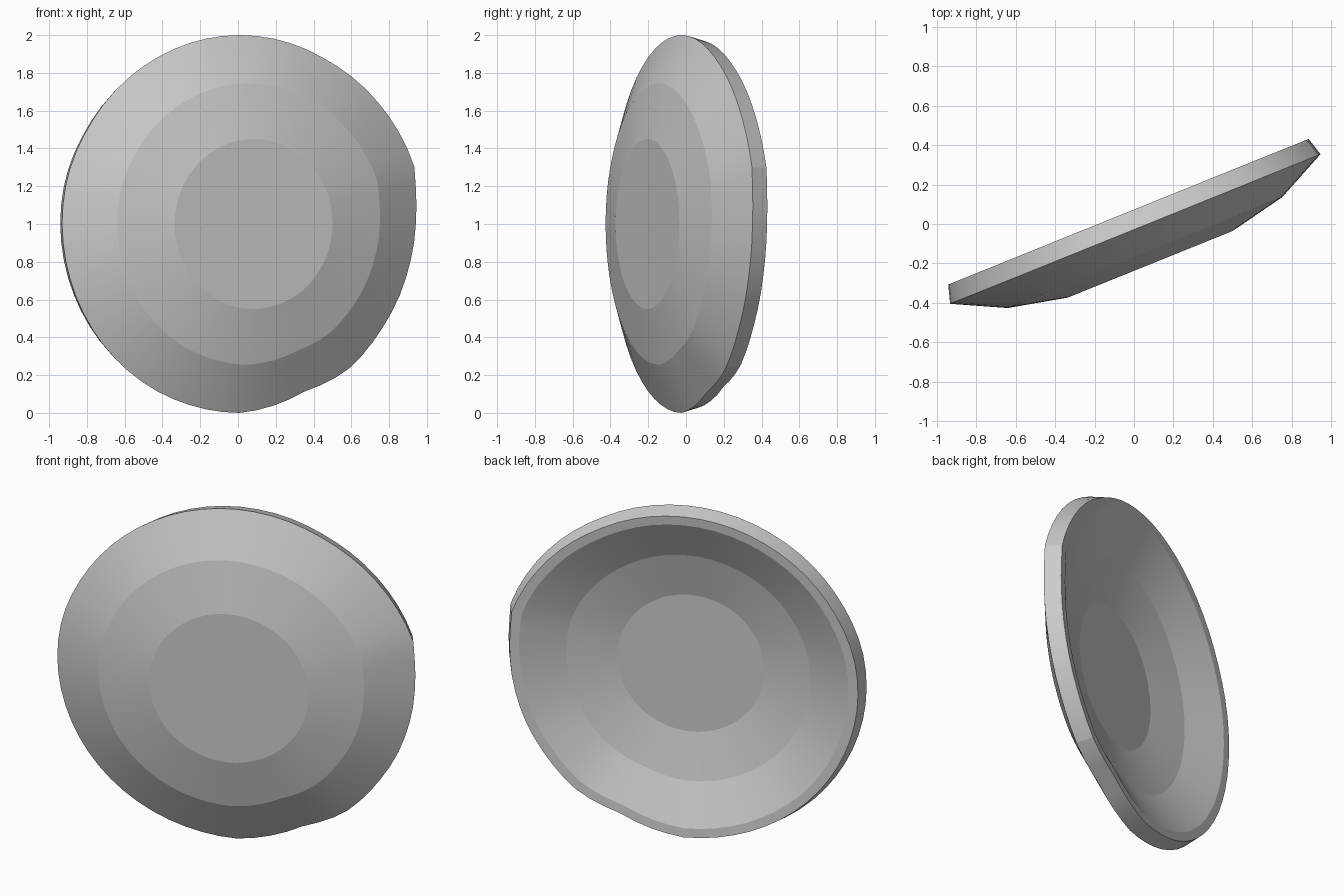
import bpy, bmesh, math
from mathutils import Matrix

if "Cube" in bpy.data.objects:
    bpy.data.objects.remove(bpy.data.objects["Cube"])

SEGMENTS = 64
TILT = math.radians(22)

# Profile of the thick dish: (radius, depth), outer face, rim wall, lip, inner face
PROFILE = [(0.45, -0.22), (0.745, -0.155), (1.0, -0.026), (0.973, 0.068),
           (0.92, 0.064), (0.685, -0.052), (0.415, -0.118)]

# Slightly dented, hand-worn outline: (angle in degrees, radius factor)
OUTLINE = [(-90, 1.0), (-80, 0.983), (-67, 0.96), (-52, 0.988), (-35, 0.982),
           (-14, 0.992), (0, 1.005), (10, 1.02), (17, 1.042), (38, 1.02),
           (60, 1.0), (90, 1.0), (120, 1.0), (150, 1.005), (166, 1.015),
           (180, 1.015), (225, 1.008), (255, 1.0), (270, 1.0)]


def outline(deg):
    for (a0, f0), (a1, f1) in zip(OUTLINE, OUTLINE[1:]):
        if a0 <= deg <= a1:
            return f0 + (f1 - f0) * (deg - a0) / (a1 - a0)
    return 1.0


# Spin the profile into a dish that opens towards +y
bm = bmesh.new()
rings = []
for radius, depth in PROFILE:
    ring = []
    for i in range(SEGMENTS):
        deg = -90 + 360 * i / SEGMENTS
        a = math.radians(deg)
        # dents fade out towards the flat centre
        worn = 1 + (outline(deg) - 1) * min(1, max(0, (radius - 0.4) / 0.5))
        r = radius * worn
        ring.append(bm.verts.new((r * math.cos(a), depth, r * math.sin(a))))
    rings.append(ring)
for lower, upper in zip(rings, rings[1:]):
    for i in range(SEGMENTS):
        j = (i + 1) % SEGMENTS
        bm.faces.new((lower[i], lower[j], upper[j], upper[i]))

# Flat centre, outside and inside
bm.faces.new(rings[0])
bm.faces.new(rings[-1])
bmesh.ops.recalc_face_normals(bm, faces=bm.faces)

# Turn the dish and stand it on the ground
bm.transform(Matrix.Translation((0, 0, 1)) @ Matrix.Rotation(TILT, 4, 'Z'))
mesh = bpy.data.meshes.new("dish")
bm.to_mesh(mesh)
bm.free()
dish = bpy.data.objects.new("dish", mesh)
bpy.context.collection.objects.link(dish)

# Rings stay crisp, the sweep around them is smooth
bpy.context.view_layer.objects.active = dish
dish.select_set(True)
bpy.ops.object.shade_smooth_by_angle(angle=math.radians(9))
